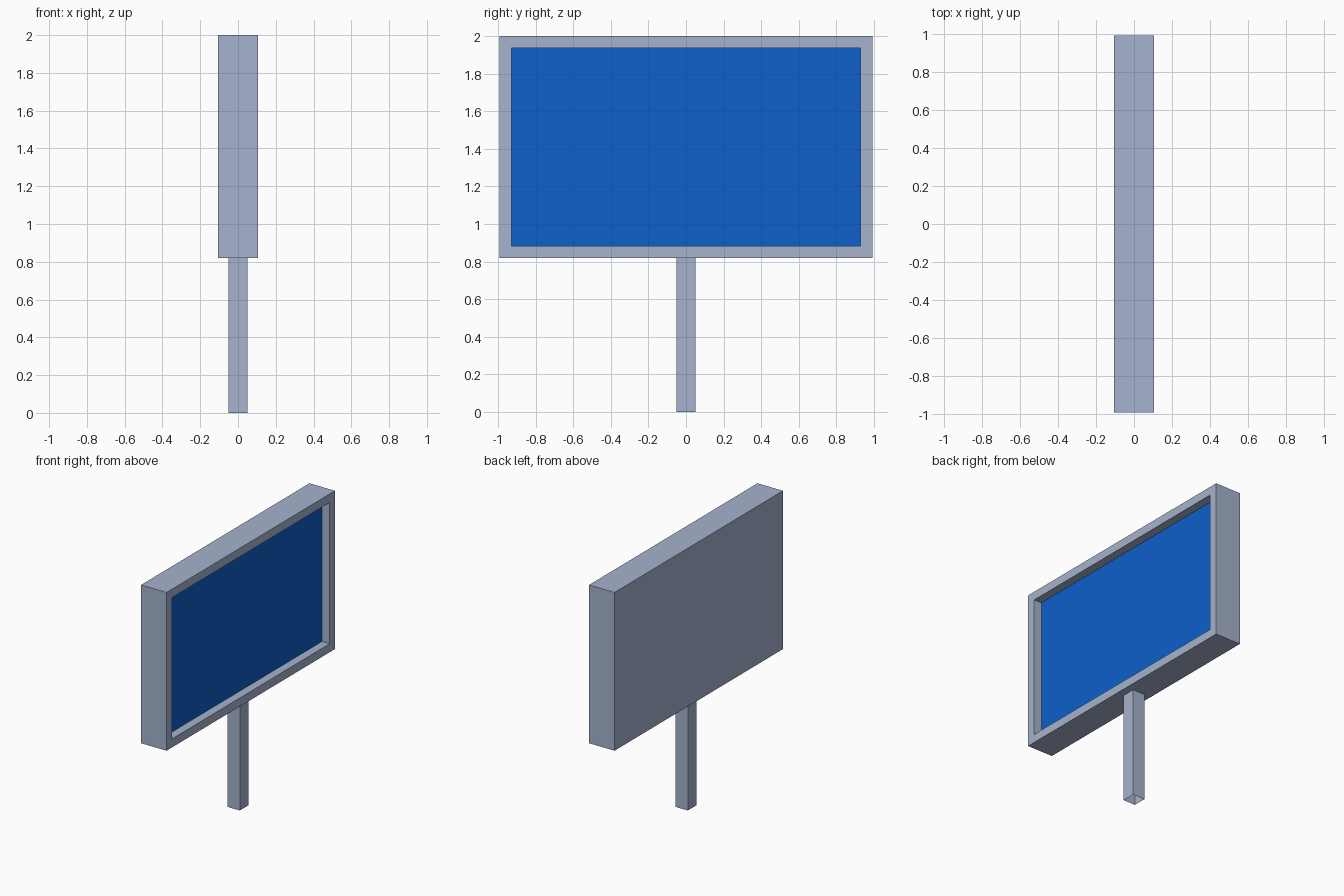
import bpy, bmesh
from mathutils import Matrix, Vector

cube = bpy.data.objects.get("Cube")
if cube:
    bpy.data.objects.remove(cube)


def material(name, rgb):
    mat = bpy.data.materials.new(name)
    mat.use_nodes = True
    color = (*rgb, 1)
    mat.diffuse_color = color
    mat.node_tree.nodes["Principled BSDF"].inputs["Base Color"].default_value = color
    return mat


def box(size, center):
    bm = bmesh.new()
    matrix = Matrix.Translation(center) @ Matrix.Diagonal((*size, 1))
    bmesh.ops.create_cube(bm, size=1, matrix=matrix)
    return bm


def facing(bm, direction):
    bm.normal_update()
    return max(bm.faces, key=lambda f: f.normal.dot(Vector(direction)))


def finish(bm, name, *mats):
    mesh = bpy.data.meshes.new(name)
    bm.to_mesh(mesh)
    bm.free()
    for mat in mats:
        mesh.materials.append(mat)
    obj = bpy.data.objects.new(name, mesh)
    bpy.context.collection.objects.link(obj)
    return obj


steel = material("pale_blue_steel", (0.38, 0.45, 0.61))
blue = material("panel_blue", (0.004, 0.115, 0.59))

BOTTOM, TOP = 0.82, 2.0
BORDER, RECESS = 0.09, 0.063

# Board with a recessed blue panel on its +x face
bm = box((0.21, 1.984, TOP - BOTTOM), (0, 0, (TOP + BOTTOM) / 2))
panel = facing(bm, (1, 0, 0))
bmesh.ops.inset_individual(bm, faces=[panel], thickness=BORDER)
walls = bmesh.ops.extrude_discrete_faces(bm, faces=[panel])
panel = walls["faces"][0]
bmesh.ops.translate(bm, verts=panel.verts, vec=(-RECESS, 0, 0))
panel.material_index = 1
finish(bm, "sign_board", steel, blue)

# Square post, open at both ends
bm = box((0.1, 0.1, BOTTOM), (0, 0, BOTTOM / 2))
ends = [facing(bm, (0, 0, s)) for s in (-1, 1)]
bmesh.ops.delete(bm, geom=ends, context="FACES_ONLY")
finish(bm, "post", steel)
